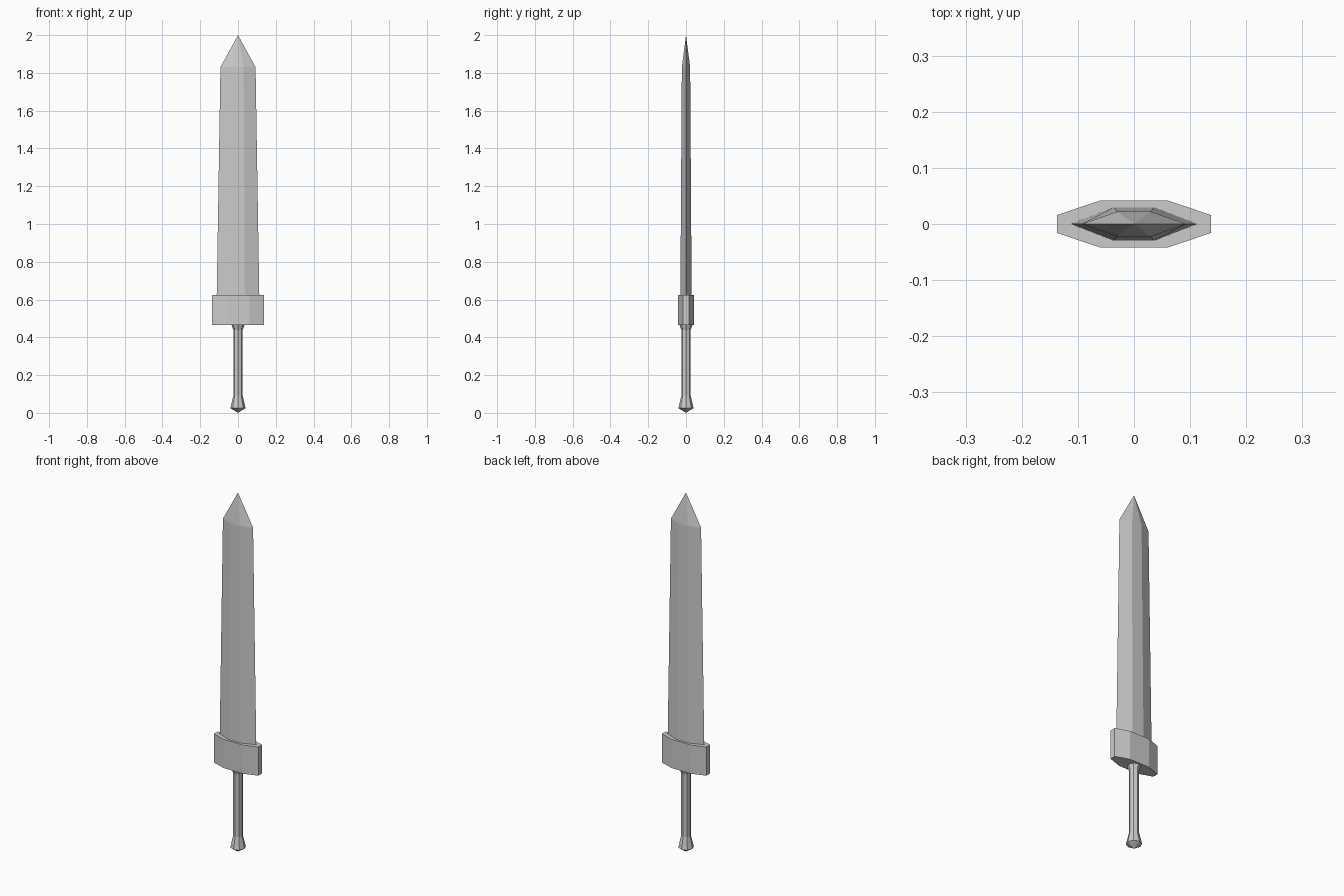
import bpy, bmesh
from math import cos, sin, pi

if "Cube" in bpy.data.objects:
    bpy.data.objects.remove(bpy.data.objects["Cube"])


def loft(name, sections):
    """Skin a stack of (z, outline) rings; a one-point outline makes a tip."""
    bm = bmesh.new()
    rings = [[bm.verts.new((x, y, z)) for x, y in pts] for z, pts in sections]
    for a, b in zip(rings, rings[1:]):
        n = max(len(a), len(b))
        for i in range(n):
            j = (i + 1) % n
            if len(a) == 1:
                bm.faces.new((a[0], b[j], b[i]))
            elif len(b) == 1:
                bm.faces.new((a[i], a[j], b[0]))
            else:
                bm.faces.new((a[i], a[j], b[j], b[i]))
    for ring in (rings[0], rings[-1]):
        if len(ring) > 1:
            bm.faces.new(ring)
    bmesh.ops.recalc_face_normals(bm, faces=bm.faces)
    mesh = bpy.data.meshes.new(name)
    bm.to_mesh(mesh)
    bm.free()
    obj = bpy.data.objects.new(name, mesh)
    bpy.context.collection.objects.link(obj)
    return obj


def diamond(w, ridge, t):
    return [(w, 0), (ridge, t), (-ridge, t), (-w, 0), (-ridge, -t), (ridge, -t)]


def circle(r, n=8):
    return [(r * cos(2 * pi * i / n), r * sin(2 * pi * i / n)) for i in range(n)]


# Blade: tapering six-sided section closing to a point
loft("blade", [(0.60, diamond(0.113, 0.036, 0.03)),
               (1.83, diamond(0.093, 0.030, 0.022)),
               (2.0, [(0, 0)])])

# Guard: stretched octagonal block
guard = [(0.137, -0.016), (0.137, 0.016), (0.06, 0.042), (-0.06, 0.042),
         (-0.137, 0.016), (-0.137, -0.016), (-0.06, -0.042), (0.06, -0.042)]
loft("guard", [(0.465, guard), (0.625, guard)])

# Grip: eight-sided, flared under the guard and into a pointed pommel
loft("grip", [(0.0, [(0, 0)]), (0.025, circle(0.04)), (0.09, circle(0.025)),
              (0.44, circle(0.025)), (0.47, circle(0.036))])
